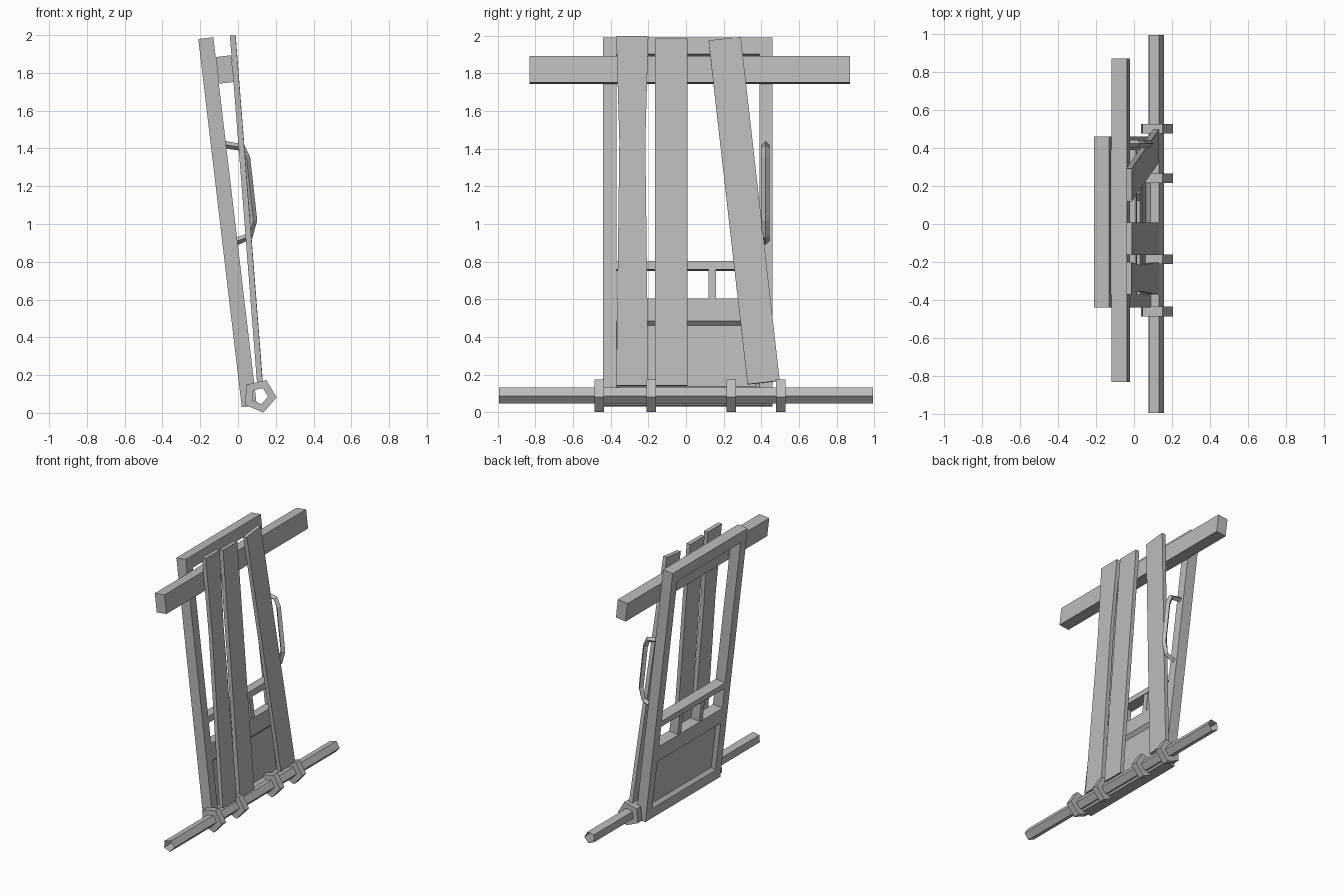
import bpy, bmesh, math
from mathutils import Matrix, Vector

if "Cube" in bpy.data.objects:
    bpy.data.objects.remove(bpy.data.objects["Cube"], do_unlink=True)

grey = bpy.data.materials.new("plain_grey")
grey.use_nodes = True
grey.diffuse_color = (0.5, 0.5, 0.5, 1)
grey.node_tree.nodes["Principled BSDF"].inputs["Base Color"].default_value = (0.5, 0.5, 0.5, 1)

# Leaning door frame: local x = thickness, y = width, z = height
LEAN = Matrix.Translation((0.02, 0, 0.03)) @ Matrix.Rotation(math.radians(-6.73), 4, "Y")
THICK, LEFT, RIGHT, STILE, HEIGHT = 0.08, -0.44, 0.46, 0.07, 1.963
IN_L, IN_R = LEFT + STILE, RIGHT - STILE


def finish(name, bm, matrix=None):
    bmesh.ops.recalc_face_normals(bm, faces=bm.faces)
    mesh = bpy.data.meshes.new(name)
    bm.to_mesh(mesh)
    bm.free()
    mesh.materials.append(grey)
    ob = bpy.data.objects.new(name, mesh)
    if matrix:
        ob.matrix_world = matrix
    bpy.context.collection.objects.link(ob)
    return ob


def box(name, x, y, z, panel=False):
    """Box in the door's leaning frame, optionally with sunken sloped panels."""
    bm = bmesh.new()
    bmesh.ops.create_cube(bm, size=1)
    for v in bm.verts:
        v.co = [(a + b) / 2 + c * (b - a) for (a, b), c in zip((x, y, z), v.co)]
    bm.normal_update()
    if panel:
        sides = [f for f in bm.faces if abs(f.normal.x) > 0.9]
        bmesh.ops.inset_region(bm, faces=sides, thickness=0.03, depth=-0.025)
    return finish(name, bm, LEAN)


# Door
full = (0, THICK)
inner = (IN_L, IN_R)
box("door_stile_right", full, (LEFT, IN_L), (0, HEIGHT))
box("door_stile_left", full, (IN_R, RIGHT), (0, HEIGHT))
for name, low, high in (("bottom", 0, 0.08), ("lock", 0.45, 0.57),
                        ("middle", 0.725, 0.77), ("top", 1.875, HEIGHT)):
    box("door_rail_" + name, full, inner, (low, high))
box("door_panel", full, inner, (0.08, 0.45), panel=True)
for i, y in enumerate((-0.12, 0.14)):
    box(f"door_mullion_{i + 1}", (0.005, 0.075), (y - 0.02, y + 0.02), (0.57, 0.725))

# Cross beam resting on the door
box("cross_beam", (THICK, 0.162), (-0.83, 0.87), (1.715, 1.857))


# Loose planks leaning on the beam
def plank(name, bottom, top, widths):
    bm = bmesh.new()
    a, b = Vector(bottom), Vector(top)
    axis = (b - a).normalized()
    across = (Vector((0, 1, 0)) - axis * axis.y).normalized()
    out = across.cross(axis) * 0.015
    rings = []
    for t, w in widths:
        c, s = a.lerp(b, t), across * w / 2
        rings.append([bm.verts.new(p) for p in (c - s - out, c + s - out, c + s + out, c - s + out)])
    for r, q in zip(rings, rings[1:]):
        for i in range(4):
            j = (i + 1) % 4
            bm.faces.new((r[i], r[j], q[j], q[i]))
    bm.faces.new(rings[0])
    bm.faces.new(rings[-1])
    finish(name, bm)


even = ((0, 0.172), (1, 0.172))
plank("plank_right", (0.117, -0.285, 0.142), (-0.028, -0.285, 1.998),
      ((0, 0.17), (0.7, 0.138), (1, 0.17)))
plank("plank_middle", (0.117, -0.078, 0.142), (-0.026, -0.078, 1.983), even)
plank("plank_left", (0.117, 0.412, 0.158), (-0.026, 0.205, 1.983), even)

# Open five-sided pipe and the collars around it
PX, PZ = 0.114, 0.09


def pentagon(bm, y, radius):
    angles = [math.radians(-5 + 72 * i) for i in range(5)]
    return [bm.verts.new((PX + radius * math.cos(a), y, PZ + radius * math.sin(a))) for a in angles]


def bridge(bm, p, q):
    for i in range(5):
        j = (i + 1) % 5
        bm.faces.new((p[i], p[j], q[j], q[i]))


bm = bmesh.new()
bridge(bm, pentagon(bm, -0.994, 0.045), pentagon(bm, 0.994, 0.045))
finish("pipe", bm)

for n, y in enumerate((-0.46, -0.185, 0.24, 0.502)):
    bm = bmesh.new()
    loops = [pentagon(bm, y + side, r) for side, r in
             ((-0.025, 0.045), (-0.025, 0.091), (0.025, 0.091), (0.025, 0.045))]
    for i in range(4):
        bridge(bm, loops[i], loops[(i + 1) % 4])
    finish(f"pipe_collar_{n + 1}", bm)

# Door handle
curve = bpy.data.curves.new("door_handle", "CURVE")
curve.dimensions = "3D"
curve.bevel_depth = 0.02
curve.bevel_resolution = 0
curve.use_fill_caps = True
path = ((-0.07, 1.42), (0.02, 1.405), (0.045, 1.35), (0.082, 1.02), (0.06, 0.935), (-0.01, 0.907))
spline = curve.splines.new("POLY")
spline.points.add(len(path) - 1)
for point, (x, z) in zip(spline.points, path):
    point.co = (x, 0.422, z, 1)
curve.materials.append(grey)
handle = bpy.data.objects.new("door_handle", curve)
bpy.context.collection.objects.link(handle)
bpy.ops.object.select_all(action="DESELECT")
handle.select_set(True)
bpy.context.view_layer.objects.active = handle
bpy.ops.object.convert(target="MESH")
bpy.ops.object.shade_flat()
